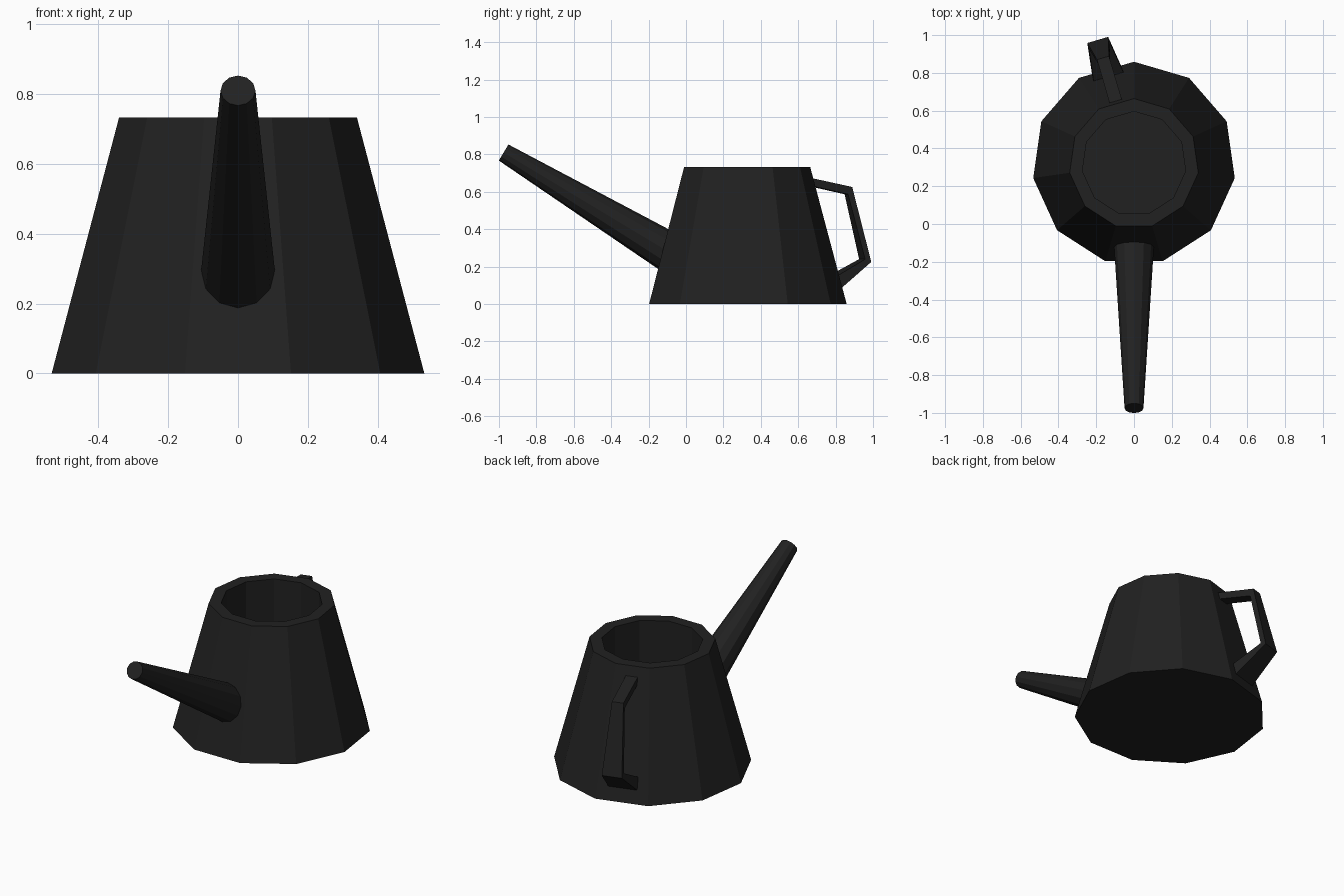
import bpy, bmesh
from math import sin, cos, pi
from mathutils import Vector

if "Cube" in bpy.data.objects:
    bpy.data.objects.remove(bpy.data.objects["Cube"])

mat = bpy.data.materials.new("dark_plastic")
mat.diffuse_color = (0.015, 0.015, 0.015, 1)
mat.use_nodes = True
mat.node_tree.nodes["Principled BSDF"].inputs["Base Color"].default_value = mat.diffuse_color

CENTER = Vector((0, 0.32, 0))   # axis of the can
SIDES = 11


def ring(bm, c, u, v, r, n):
    """Polygon loop around c, first vertex along v."""
    return [bm.verts.new(c + (u * sin(2 * pi * k / n) + v * cos(2 * pi * k / n)) * r)
            for k in range(n)]


def bridge(bm, a, b):
    n = len(a)
    for i in range(n):
        j = (i + 1) % n
        bm.faces.new((a[i], a[j], b[j], b[i]))


def finish(bm, name):
    bmesh.ops.recalc_face_normals(bm, faces=bm.faces)
    me = bpy.data.meshes.new(name)
    bm.to_mesh(me)
    bm.free()
    me.materials.append(mat)
    ob = bpy.data.objects.new(name, me)
    bpy.context.collection.objects.link(ob)
    return ob


def lathe(name, profile, origin, axis, u, v, n):
    """Capped stack of (radius, distance along axis) loops."""
    bm = bmesh.new()
    loops = [ring(bm, origin + axis * d, u, v, r, n) for r, d in profile]
    for a, b in zip(loops, loops[1:]):
        bridge(bm, a, b)
    bm.faces.new(loops[0])
    bm.faces.new(loops[-1])
    return finish(bm, name)


X, Y, Z = Vector((1, 0, 0)), Vector((0, 1, 0)), Vector((0, 0, 1))

# Body: tapered eleven-sided can with a thick rim and an open cavity
lathe("can_body", [(0.539, 0), (0.344, 0.733), (0.276, 0.733), (0.276, 0.1)],
      CENTER, Z, X, Y, SIDES)

# Spout: tapered tube rising to the front, its base buried in the wall
axis = Vector((0, 0.857, -0.516)).normalized()
lathe("spout", [(0.05, 0), (0.11, 1.08)], Vector((0, -0.975, 0.81)),
      axis, X, axis.cross(X), 12)

# Handle: bent bar in the radial plane of one rear face, wider at the bottom
out = Vector((-sin(pi / SIDES), cos(pi / SIDES), 0))
side = Vector((out.y, -out.x, 0))
stations = [  # outer r, outer z, inner r, inner z, width
    (0.325, 0.680, 0.336, 0.636, 0.068),
    (0.583, 0.626, 0.560, 0.587, 0.066),
    (0.682, 0.225, 0.648, 0.240, 0.115),
    (0.480, 0.062, 0.462, 0.138, 0.170),
]
bm = bmesh.new()
loops = []
for ro, zo, ri, zi, w in stations:
    loops.append([bm.verts.new(CENTER + out * r + Z * z + side * s * w / 2)
                  for r, z, s in ((ro, zo, -1), (ro, zo, 1), (ri, zi, 1), (ri, zi, -1))])
for a, b in zip(loops, loops[1:]):
    bridge(bm, a, b)
bm.faces.new(loops[0])
bm.faces.new(loops[-1])
finish(bm, "handle")
